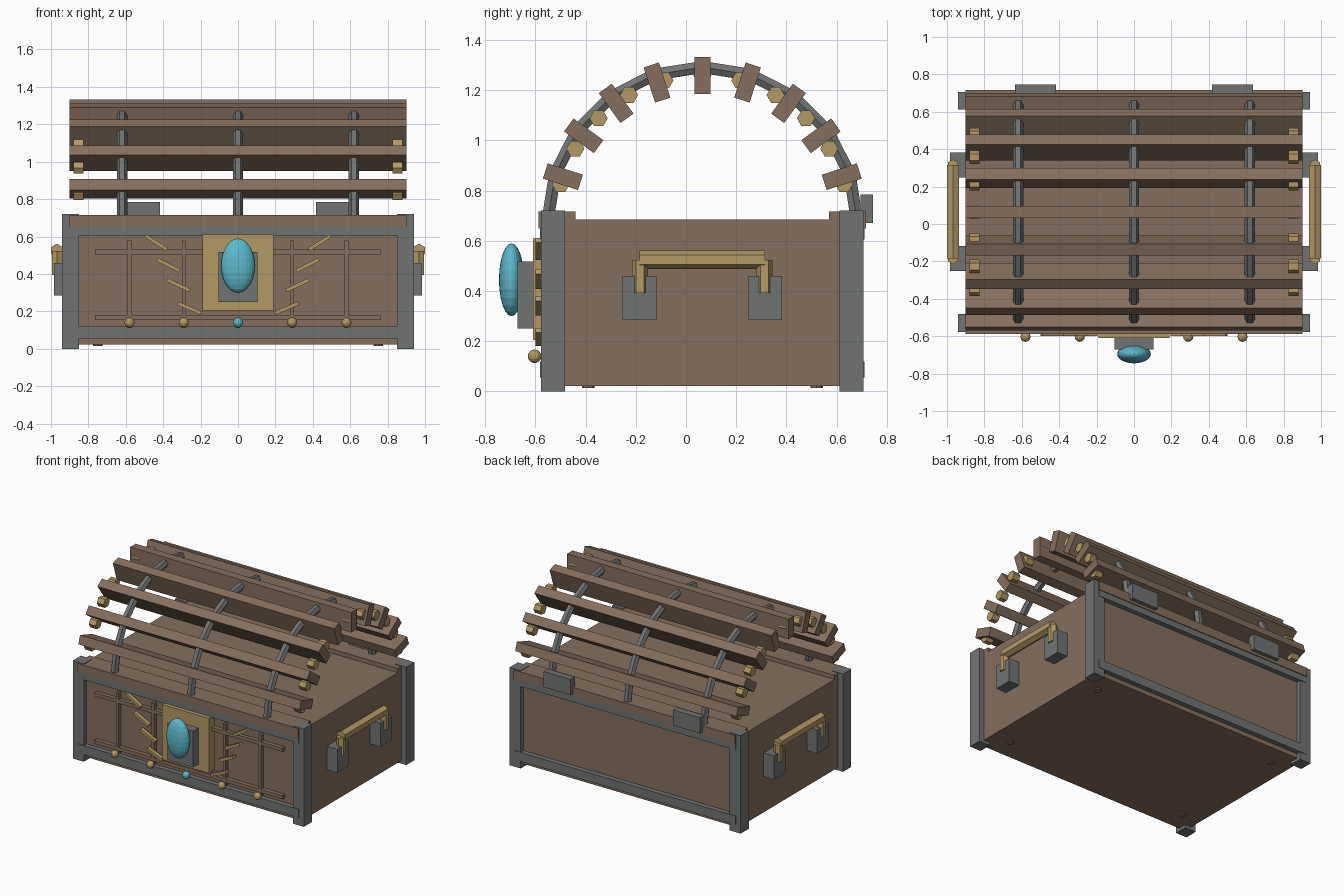
import bpy
from math import sin, cos, radians
from mathutils import Vector

cube = bpy.data.objects.get("Cube")
if cube:
    bpy.data.objects.remove(cube, do_unlink=True)


def material(name, color):
    mat = bpy.data.materials.new(name)
    mat.use_nodes = True
    rgba = (*color, 1)
    mat.diffuse_color = rgba
    mat.node_tree.nodes["Principled BSDF"].inputs["Base Color"].default_value = rgba
    return mat


WOOD = material("brown_wood", (0.235, 0.16, 0.11))
IRON = material("grey_iron", (0.165, 0.175, 0.17))
GOLD = material("dull_gold", (0.45, 0.32, 0.125))
GEM = material("turquoise_gem", (0.11, 0.48, 0.60))


def finish(name, mat):
    obj = bpy.context.object
    obj.name = obj.data.name = name
    obj.data.materials.append(mat)
    return obj


def block(name, mat, center, size, rotation=(0, 0, 0)):
    bpy.ops.mesh.primitive_cube_add(size=1, location=center, rotation=rotation)
    obj = finish(name, mat)
    obj.scale = size
    return obj


def span(name, mat, x, y, z):
    """Box given by its low and high limits on each axis."""
    return block(name, mat, [sum(p) / 2 for p in (x, y, z)],
                 [abs(p[1] - p[0]) for p in (x, y, z)])


def rod(name, mat, center, radius, length, rotation=(0, 0, 0), sides=6):
    bpy.ops.mesh.primitive_cylinder_add(vertices=sides, radius=radius, depth=length,
                                        location=center, rotation=rotation)
    return finish(name, mat)


def ball(name, mat, center, scale, segments=16, rings=8):
    bpy.ops.mesh.primitive_uv_sphere_add(segments=segments, ring_count=rings,
                                         radius=1, location=center)
    obj = finish(name, mat)
    obj.scale = scale
    return obj


MID = 0.065          # middle of the chest in depth
SIDES = ((1, "left"), (-1, "right"))
ENDS = ((-1, "front"), (1, "back"))
ACROSS = (0, radians(90), 0)
ALONG = (radians(90), 0, 0)

# Chest body, with corner posts, frame rails and rim planks
span("chest_body", WOOD, (-0.9, 0.9), (MID - 0.61, MID + 0.61), (0.022, 0.685))
for e, end in ENDS:
    def depth(a, b):
        return (MID + e * a, MID + e * b)

    for s, side in SIDES:
        span(f"{end}_{side}_post", IRON, (s * 0.85, s * 0.94), depth(0.547, 0.642), (0, 0.72))
        rod(f"{end}_{side}_stud", WOOD, (s * 0.75, MID + e * 0.455, 0.02), 0.025, 0.012, sides=8)
    for level, z in (("bottom", (0.055, 0.12)), ("top", (0.605, 0.65))):
        span(f"{end}_{level}_rail", IRON, (-0.9, 0.9), depth(0.58, 0.646), z)
    span(f"{end}_rim_plank", WOOD, (-0.9, 0.9), depth(0.505, 0.652), (0.65, 0.716))

# Hinges on the back
for s, side in SIDES:
    span(f"{side}_hinge", IRON, (s * 0.417, s * 0.636), (0.695, 0.745), (0.67, 0.785))

# Side handles
for s, side in SIDES:
    x = s * 0.968
    for e, end in ENDS:
        y = MID + e * 0.248
        block(f"{side}_{end}_handle_plate", IRON, (s * 0.94, MID + e * 0.25, 0.372),
              (0.09, 0.134, 0.175))
        rod(f"{side}_{end}_handle_post", GOLD, (x, y, 0.458), 0.032, 0.13)
    rod(f"{side}_handle_bar", GOLD, (x, MID, 0.525), 0.037, 0.5, ALONG)

# Lattice on the front panel
LATTICE = (-0.575, -0.54)
for level, z in (("lower", 0.168), ("upper", 0.517)):
    span(f"{level}_lattice_bar", WOOD, (-0.765, 0.765), LATTICE, (z - 0.013, z + 0.013))
for s, side in SIDES:
    for place, x in (("inner", 0.29), ("outer", 0.58)):
        span(f"{side}_{place}_lattice_upright", WOOD, (s * x - 0.01, s * x + 0.01),
             LATTICE, (0.13, 0.58))
        ball(f"{side}_{place}_bead", GOLD, (s * x, -0.603, 0.14), [0.027] * 3, 12)
    # Slanted gold rays beside the gem
    for x, z, tilt in ((0.437, 0.567, 32), (0.372, 0.447, 27),
                       (0.318, 0.34, 25), (0.26, 0.217, 23)):
        block(f"{side}_ray", GOLD, (s * x, -0.585, z), (0.135, 0.03, 0.02),
              (0, -s * radians(tilt), 0))

# Gem with its mount and plate
span("gem_plate", GOLD, (-0.19, 0.19), (-0.61, -0.54), (0.205, 0.61))
span("gem_mount", IRON, (-0.105, 0.105), (-0.672, -0.6), (0.25, 0.517))
ball("front_gem", GEM, (0, -0.695, 0.445), (0.09, 0.05, 0.145), 24, 12)
ball("center_bead", GEM, (0, -0.603, 0.14), [0.027] * 3, 12)

# Open barrel lid: slats, pegs and ribs around one arc
ARC_Z = 0.675


def on_arc(x, radius, degrees):
    a = radians(degrees)
    return Vector((x, MID + radius * sin(a), ARC_Z + radius * cos(a)))


for angle in range(-72, 73, 18):
    block("lid_slat", WOOD, on_arc(0, 0.584, angle), (1.8, 0.064, 0.147),
          (-radians(angle), 0, 0))

for s, side in SIDES:
    for angle in range(-75, 76, 15):
        rod(f"{side}_lid_peg", GOLD, on_arc(s * 0.853, 0.584, angle), 0.036, 0.055, ACROSS)

for name, x in (("right", -0.62), ("middle", 0), ("left", 0.62)):
    curve = bpy.data.curves.new(f"{name}_lid_rib", "CURVE")
    curve.dimensions = "3D"
    curve.bevel_depth = 0.028
    curve.bevel_resolution = 1
    curve.use_fill_caps = True
    spline = curve.splines.new("POLY")
    angles = range(-90, 91, 18)
    spline.points.add(len(angles) - 1)
    for point, angle in zip(spline.points, angles):
        point.co = (*on_arc(x, 0.617, angle), 1)
    spline.use_smooth = False
    rib = bpy.data.objects.new(f"{name}_lid_rib", curve)
    bpy.context.collection.objects.link(rib)
    bpy.ops.object.select_all(action="DESELECT")
    rib.select_set(True)
    bpy.context.view_layer.objects.active = rib
    bpy.ops.object.convert(target="MESH")
    finish(f"{name}_lid_rib", IRON)
